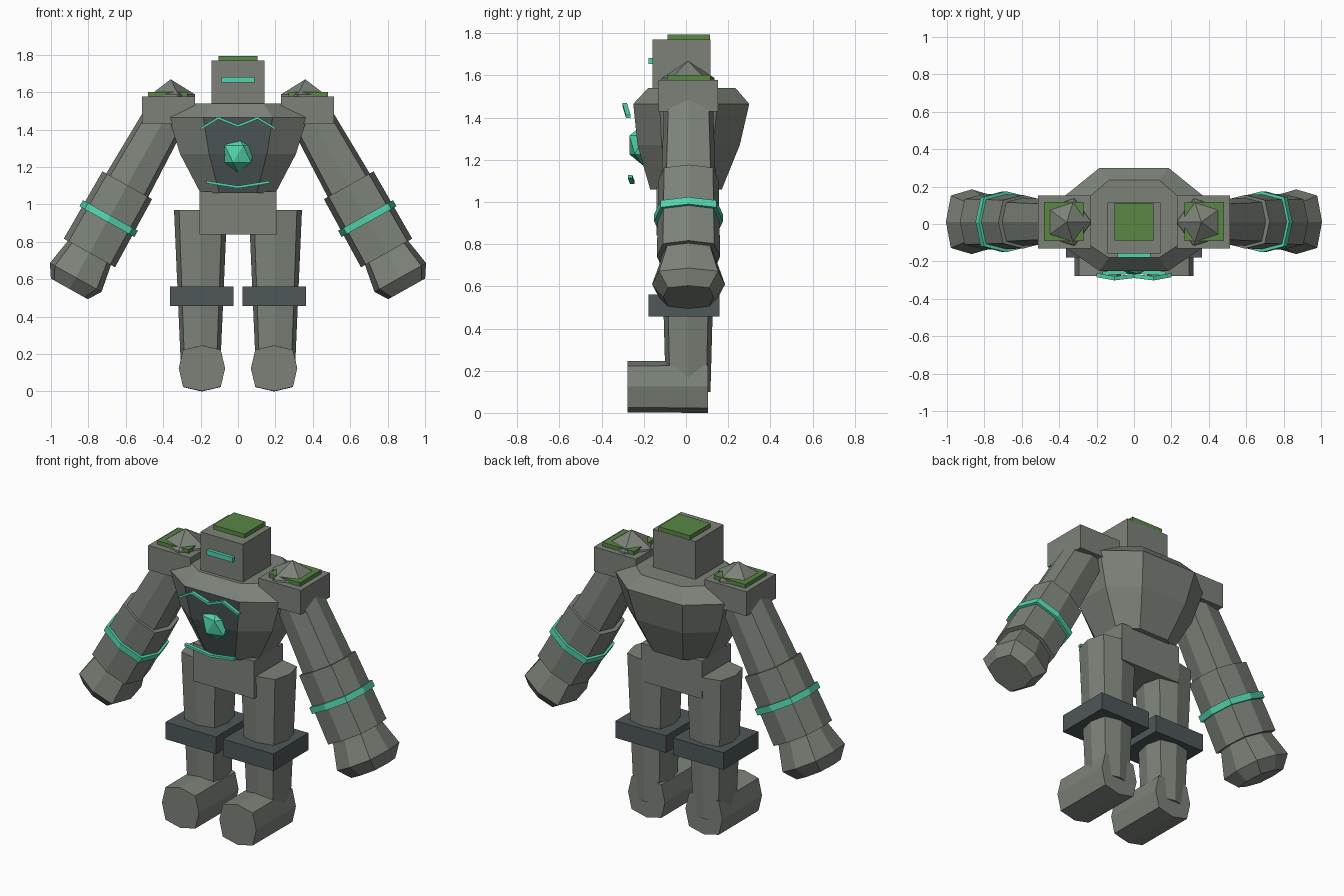
import bpy, bmesh, math
from mathutils import Vector

if "Cube" in bpy.data.objects:
    bpy.data.objects.remove(bpy.data.objects["Cube"])


def material(name, rgb):
    m = bpy.data.materials.new(name)
    m.diffuse_color = (*rgb, 1)
    m.use_nodes = True
    m.node_tree.nodes["Principled BSDF"].inputs["Base Color"].default_value = m.diffuse_color
    return m


STONE = material("grey stone", (0.20, 0.222, 0.19))
SLATE = material("dark slate", (0.075, 0.096, 0.10))
GLOW = material("teal glow", (0.085, 0.66, 0.42))
MOSS = material("green moss", (0.10, 0.245, 0.06))


def finish(name, bm, mat):
    bmesh.ops.recalc_face_normals(bm, faces=bm.faces)
    me = bpy.data.meshes.new(name)
    bm.to_mesh(me)
    bm.free()
    me.materials.append(mat)
    ob = bpy.data.objects.new(name, me)
    bpy.context.collection.objects.link(ob)
    return ob


def box(name, lo, hi, mat):
    bm = bmesh.new()
    bmesh.ops.create_cube(bm, size=1)
    for v in bm.verts:
        v.co = Vector([(a + b) / 2 + c * (b - a) for a, b, c in zip(lo, hi, v.co)])
    return finish(name, bm, mat)


def loft(name, rings, mat):
    """Skin a list of equal-length point rings and cap both ends."""
    bm = bmesh.new()
    vs = [[bm.verts.new(p) for p in ring] for ring in rings]
    n = len(rings[0])
    for a, b in zip(vs, vs[1:]):
        for i in range(n):
            j = (i + 1) % n
            bm.faces.new((a[i], a[j], b[j], b[i]))
    bm.faces.new(vs[0])
    bm.faces.new(vs[-1])
    return finish(name, bm, mat)


# rounded-square octagon used by every limb
K = 0.81
SECTION = [(1, 0), (K, K), (0, 1), (-K, K), (-1, 0), (-K, -K), (0, -1), (K, -K)]


def limb(name, start, axis, u, v, stations, mat):
    """Octagonal tube; stations are (distance, radius u, radius v)."""
    start, axis, u, v = map(Vector, (start, axis, u, v))
    return loft(name, [[start + axis * d + u * (a * ru) + v * (b * rv) for a, b in SECTION]
                       for d, ru, rv in stations], mat)


def rock(name, centre, radii, mat, sx=1):
    bm = bmesh.new()
    bmesh.ops.create_icosphere(bm, subdivisions=1, radius=1)
    for v in bm.verts:
        v.co = Vector([c + p * r for c, p, r in zip(centre, (v.co.x * sx, v.co.y, v.co.z), radii)])
    return finish(name, bm, mat)


def rune(name, points):
    """Thin glowing strip along (x, y, z) points."""
    t, d = 0.007, 0.011
    return loft(name, [[(x, y - d, z - t), (x, y + d, z - t), (x, y + d, z + t), (x, y - d, z + t)]
                       for x, y, z in points], GLOW)


# torso: chamfered rings (z, half width, front y, back y)
rings = []
for z, w, f, b in [(1.06, 0.20, -0.17, 0.17), (1.27, 0.31, -0.23, 0.255),
                   (1.465, 0.37, -0.25, 0.30), (1.54, 0.27, -0.18, 0.235)]:
    rings.append([(-w / 2, f, z), (w / 2, f, z), (w, f * 0.5, z), (w, b * 0.5, z),
                  (w / 2, b, z), (-w / 2, b, z), (-w, b * 0.5, z), (-w, f * 0.5, z)])
torso = loft("torso", rings, STONE)
torso.data.materials.append(SLATE)
for p in torso.data.polygons:  # dark chest panel
    if p.normal.y < -0.8 and abs(p.center.x) < 0.01 and p.center.z < 1.46:
        p.material_index = 1

box("pelvis", (-0.205, -0.14, 0.84), (0.205, 0.14, 1.07), STONE)

# head
box("head", (-0.143, -0.158, 1.53), (0.143, 0.115, 1.77), STONE)
box("head_moss", (-0.105, -0.087, 1.765), (0.105, 0.113, 1.795), MOSS)
box("eye_slit", (-0.088, -0.178, 1.653), (0.088, -0.15, 1.682), GLOW)

# chest gem and runes
rock("chest_gem", (0, -0.2, 1.27), (0.097, 0.08, 0.1), GLOW)
rune("upper_rune", [(x, -0.272 - (z - 1.40) * 0.3, z) for x, z in
                    [(-0.2, 1.405), (-0.105, 1.462), (0, 1.42), (0.105, 1.462), (0.2, 1.405)]])
rune("lower_rune", [(-0.168, -0.265, 1.12), (0, -0.255, 1.093), (0.168, -0.265, 1.12)])

ANGLE = math.radians(29.2)
for s, side in ((-1, "left"), (1, "right")):
    def sided(x0, x1):
        return sorted((s * x0, s * x1))

    # shoulder block with moss and a rock on top
    a, b = sided(0.23, 0.513)
    box(side + "_shoulder", (a, -0.13, 1.43), (b, 0.152, 1.578), STONE)
    a, b = sided(0.27, 0.48)
    box(side + "_shoulder_moss", (a, -0.09, 1.57), (b, 0.117, 1.601), MOSS)
    rock(side + "_shoulder_rock", (s * 0.36, 0.01, 1.522), (0.147, 0.147, 0.147), STONE, -s)

    # arm, slanting outwards
    start = (s * 0.37, 0.012, 1.5)
    axis = (s * math.sin(ANGLE), 0, -math.cos(ANGLE))
    u = (s * math.cos(ANGLE), 0, math.sin(ANGLE))
    y = (0, 1, 0)
    limb(side + "_upper_arm", start, axis, u, y, [(0, 0.115, 0.115), (0.5, 0.13, 0.13)], STONE)
    limb(side + "_forearm", start, axis, u, y, [(0.455, 0.152, 0.143), (0.87, 0.157, 0.15)], STONE)
    limb(side + "_arm_band", start, axis, u, y, [(0.64, 0.168, 0.163), (0.678, 0.168, 0.163)], GLOW)
    limb(side + "_fist", start, axis, u, y,
         [(0.84, 0.125, 0.12), (0.885, 0.135, 0.13), (1.02, 0.158, 0.173), (1.09, 0.113, 0.12)], STONE)

    # leg, knee plate and foot
    limb(side + "_leg", (s * 0.2, 0.01, 0.97), (0, 0, -1), (s, 0, 0), y,
         [(0, 0.142, 0.13), (0.87, 0.104, 0.106)], STONE)
    a, b = sided(0.024, 0.363)
    box(side + "_knee_plate", (a, -0.178, 0.458), (b, 0.158, 0.562), SLATE)
    limb(side + "_foot", (s * 0.193, -0.278, 0.124), y, (s, 0, 0), (0, 0, 1),
         [(0, 0.124, 0.122), (0.382, 0.124, 0.124)], STONE)
